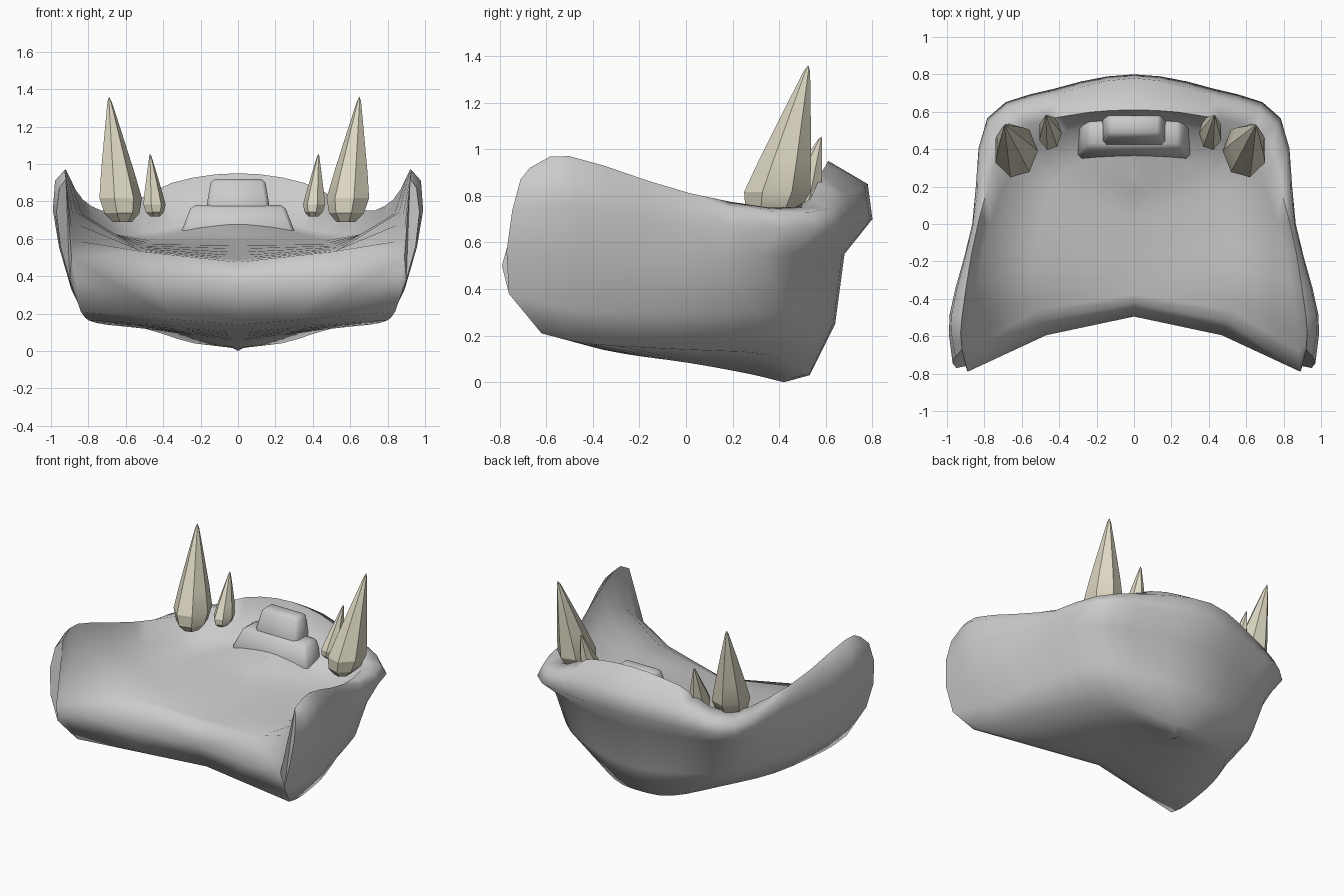
import bpy, bmesh, math
from mathutils import Vector

if "Cube" in bpy.data.objects:
    bpy.data.objects.remove(bpy.data.objects["Cube"])


def finish(bm, name, angle=None, mat=None):
    bmesh.ops.recalc_face_normals(bm, faces=bm.faces)
    me = bpy.data.meshes.new(name)
    bm.to_mesh(me)
    bm.free()
    ob = bpy.data.objects.new(name, me)
    bpy.context.collection.objects.link(ob)
    if mat:
        me.materials.append(mat)
    if angle:
        bpy.ops.object.select_all(action='DESELECT')
        ob.select_set(True)
        bpy.context.view_layer.objects.active = ob
        bpy.ops.object.shade_smooth_by_angle(angle=math.radians(angle))
    return ob


def spline(ctrl, steps=3):
    """Smooth curve through control points, level across the centre line."""
    p = [Vector(c) for c in ctrl]
    q = p[1].copy()
    if q.x > 0:
        q.x = -q.x
    else:
        q = 2 * p[0] - p[1]
    p = [q] + p + [2 * p[-1] - p[-2]]
    out = []
    for i in range(1, len(p) - 2):
        a, b, c, d = p[i - 1:i + 3]
        for k in range(steps):
            t = k / steps
            out.append(b + 0.5 * t * (c - a + t * (2 * a - 5 * b + 4 * c - d + t * (3 * (b - c) + d - a))))
    return out + [p[-2]]


# Jaw guide curves, each from the chin centre round to the arm end
outer = [
    [(0, .42, 0), (0, .32, .025), (0, .2, .05), (0, 0, .085), (0, -.22, .115), (0, -.36, .14)],
    [(0, .53, .03), (.23, .49, .04), (.5, .34, .12), (.7, 0, .14), (.8, -.42, .165), (.84, -.62, .21)],
    [(0, .64, .25), (.35, .58, .27), (.66, .42, .3), (.8, 0, .3), (.88, -.45, .31), (.9, -.76, .38)],
    [(0, .68, .55), (.4, .61, .55), (.73, .46, .55), (.86, 0, .52), (.95, -.45, .55), (.95, -.77, .56)],
    [(0, .8, .7), (.42, .725, .68), (.785, .565, .66), (.865, 0, .68), (.985, -.48, .75), (.97, -.745, .74)],
]
inner = [
    [(0, .78, .85), (.42, .69, .8), (.765, .53, .73), (.86, 0, .77), (.975, -.48, .91), (.955, -.71, .87)],
    [(0, .61, .95), (.35, .58, .9), (.66, .47, .75), (.83, .02, .81), (.92, -.5, .97), (.92, -.67, .92)],
    [(0, .54, .76), (.25, .52, .68), (.58, .38, .62), (.77, 0, .66), (.86, -.45, .74), (.89, -.79, .5)],
    [(0, .38, .68), (.2, .36, .66), (.42, .25, .6), (.5, 0, .57), (.55, -.33, .55), (.5, -.52, .53)],
    [(0, .3, .67), (0, .2, .64), (0, .08, .6), (0, -.08, .565), (0, -.28, .51), (0, -.42, .475)],
]
rings = [spline(r) for r in outer + inner]
rings.insert(1, [a * .6 + b * .4 for a, b in zip(rings[0], rings[1])])

bm = bmesh.new()
grid = [[bm.verts.new(p) for p in r] for r in rings]
for r0, r1 in zip(grid, grid[1:]):
    for i in range(len(r0) - 1):
        bm.faces.new((r0[i], r0[i + 1], r1[i + 1], r1[i]))
# Arm end cap and the rounded back wall under the floor
e = [r[-1] for r in grid]
m0, m1 = bm.verts.new((0, -.495, .35)), bm.verts.new((.47, -.595, .37))
cap = bm.faces.new(e[2:9])
bm.faces.new((e[0], e[1], m1, m0))
bm.faces.new((e[1], e[2], e[8], m1))
bm.faces.new((m0, m1, e[9], e[10]))
bm.faces.new((m1, e[8], e[9]))
bmesh.ops.triangulate(bm, faces=[cap])
bmesh.ops.mirror(bm, geom=bm.verts[:] + bm.edges[:] + bm.faces[:], axis='X', merge_dist=.001)
bmesh.ops.dissolve_degenerate(bm, dist=.0005, edges=bm.edges[:])
finish(bm, "jaw", 80)


# Stepped ridge behind the front lip
def step(name, hx, y0, y1, z0, z1):
    b = bmesh.new()
    bmesh.ops.create_cube(b, size=1)
    for v in b.verts:
        top = v.co.z > 0
        back = v.co.y < 0
        v.co = (v.co.x * 2 * hx * (.8 if top else 1),
                y0 + (.07 if top else 0) if back else y1, z1 if top else z0)
    bmesh.ops.bevel(b, geom=b.edges[:], offset=.02, segments=1, affect='EDGES')
    finish(b, name, 60)


step("ridge_lower_step", .31, .34, .55, .62, .78)
step("ridge_upper_step", .18, .4, .58, .7, .92)

# Teeth: fluted cones leaning forward
ivory = bpy.data.materials.new("ivory")
ivory.diffuse_color = (.72, .68, .54, 1)
ivory.use_nodes = True
ivory.node_tree.nodes["Principled BSDF"].inputs["Base Color"].default_value = ivory.diffuse_color


def tooth(name, base, tip, rx, ry, side):
    b = bmesh.new()
    base, tip = Vector(base), Vector(tip)
    n, loops = 14, []
    for t, s in ((0, .45), (.07, .82), (.19, 1), (.4, .78), (.7, .42), (.96, .1)):
        c = base.lerp(tip, t)
        loop = []
        for i in range(n):
            a = 2 * math.pi * i / n
            f = s * (1.04 if i % 2 else .93)
            loop.append(b.verts.new(((c.x + rx * f * math.cos(a)) * side - .02,
                                     c.y + ry * f * math.sin(a), c.z)))
        loops.append(loop)
    for l0, l1 in zip(loops, loops[1:]):
        for i in range(n):
            b.faces.new((l0[i], l0[(i + 1) % n], l1[(i + 1) % n], l1[i]))
    b.faces.new(loops[0])
    top = b.verts.new((tip.x * side - .02, tip.y, tip.z))
    for i in range(n):
        b.faces.new((loops[-1][i], loops[-1][(i + 1) % n], top))
    finish(b, name, 25, ivory)


for side, label in ((1, "right"), (-1, "left")):
    tooth("large_tooth_" + label, (.6, .36, .69), (.67, .525, 1.36), .115, .14, side)
    tooth("small_tooth_" + label, (.425, .465, .72), (.45, .58, 1.055), .06, .09, side)
